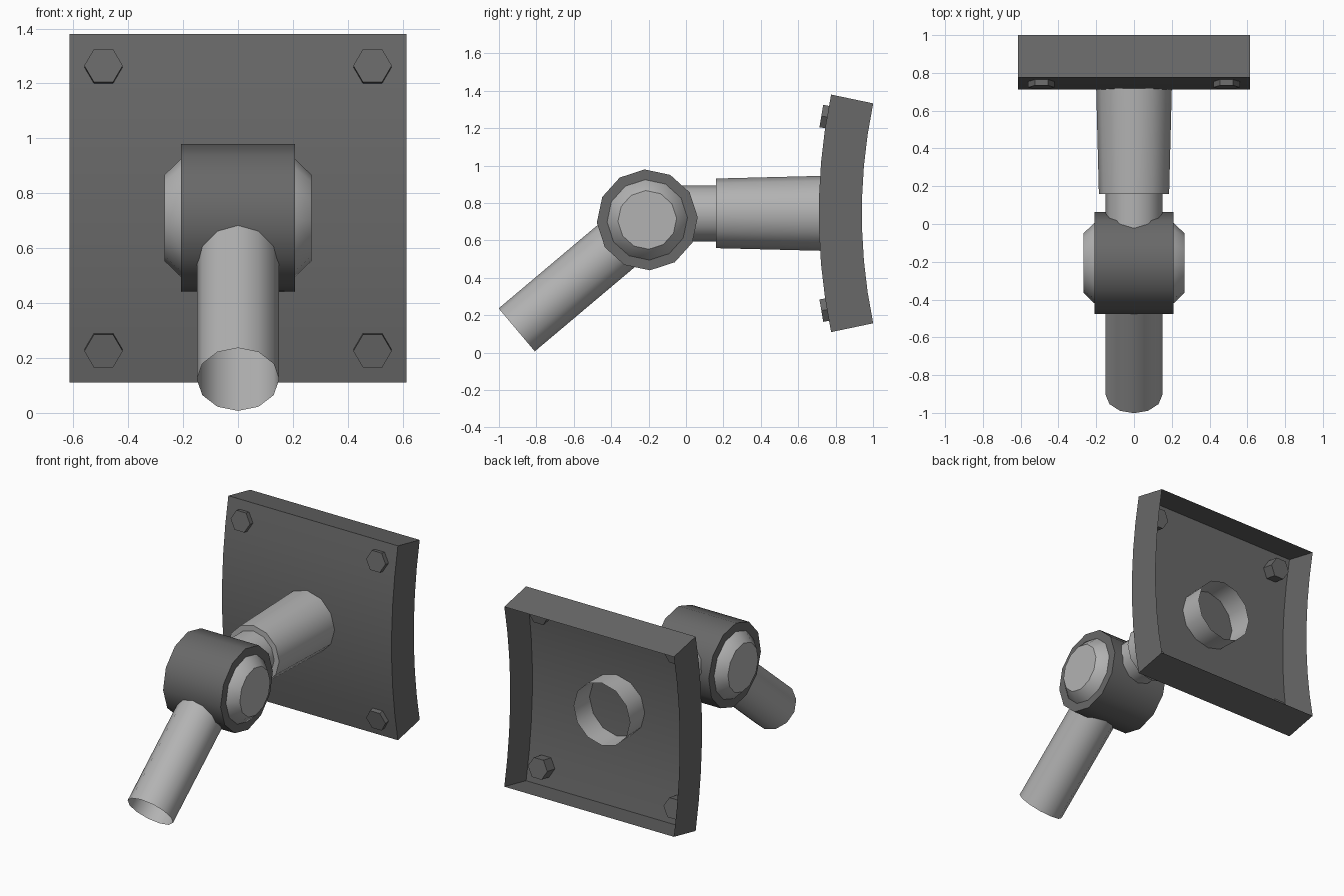
import bpy, bmesh, math
from mathutils import Vector

cube = bpy.data.objects.get("Cube")
if cube:
    bpy.data.objects.remove(cube, do_unlink=True)


def material(name, grey):
    mat = bpy.data.materials.new(name)
    mat.use_nodes = True
    colour = (grey, grey, grey, 1)
    mat.diffuse_color = colour
    mat.node_tree.nodes["Principled BSDF"].inputs["Base Color"].default_value = colour
    return mat


DARK = material("dark grey", 0.14)
LIGHT = material("light grey", 0.45)


def finish(name, bm, mat):
    mesh = bpy.data.meshes.new(name)
    bmesh.ops.recalc_face_normals(bm, faces=bm.faces)
    bm.to_mesh(mesh)
    bm.free()
    obj = bpy.data.objects.new(name, mesh)
    bpy.context.collection.objects.link(obj)
    mesh.materials.append(mat)
    bpy.ops.object.select_all(action='DESELECT')
    obj.select_set(True)
    bpy.context.view_layer.objects.active = obj
    bpy.ops.object.shade_smooth_by_angle(angle=math.radians(40))
    return obj


def turned(name, start, end, profile, mat, sides=12, phase=0, caps=(True, True)):
    """Turned part along start-end; profile is (fraction, radius) pairs."""
    start, end = Vector(start), Vector(end)
    axis = (end - start).normalized()
    u = Vector((0, 1, 0)) if abs(axis.x) > 0.9 else Vector((1, 0, 0))
    v = axis.cross(u)
    bm = bmesh.new()
    rings = []
    for t, r in profile:
        angles = [phase + math.tau * i / sides for i in range(sides)]
        rings.append([bm.verts.new(start.lerp(end, t) + r * (u * math.cos(a) + v * math.sin(a)))
                      for a in angles])
    for a, b in zip(rings, rings[1:]):
        for i in range(sides):
            j = (i + 1) % sides
            bm.faces.new((a[i], a[j], b[j], b[i]))
    for ring, capped in zip((rings[0], rings[-1]), caps):
        if capped:
            bm.faces.new(ring)
    return finish(name, bm, mat)


# Curved mounting plate: a thin shell, open at the back
CY, CZ, R_FRONT, R_BACK = 3.81, 0.745, 3.1, 2.87
HALF_ANGLE, HALF_WIDTH, STEPS = math.radians(11.82), 0.613, 7


def arc_point(x, radius, angle):
    return Vector((x, CY - radius * math.cos(angle), CZ + radius * math.sin(angle)))


bm = bmesh.new()
rows = []
for i in range(STEPS + 1):
    a = HALF_ANGLE * (2 * i / STEPS - 1)
    rows.append([bm.verts.new(arc_point(x, r, a)) for x, r in (
        (-HALF_WIDTH, R_BACK), (-HALF_WIDTH, R_FRONT),
        (HALF_WIDTH, R_FRONT), (HALF_WIDTH, R_BACK))])
for a, b in zip(rows, rows[1:]):
    for k in range(3):
        bm.faces.new((a[k], a[k + 1], b[k + 1], b[k]))
bm.faces.new(rows[0])
bm.faces.new(rows[-1])
finish("mounting_plate", bm, DARK)

# Hexagonal bolts through the plate corners
for side, x in (("right", -0.49), ("left", 0.49)):
    for level, sign in (("lower", -1), ("upper", 1)):
        a = sign * math.asin(0.515 / R_FRONT)
        turned(f"{level}_{side}_bolt", arc_point(x, R_FRONT + 0.03, a),
               arc_point(x, R_FRONT - 0.08, a), [(0, 0.07), (1, 0.07)], DARK, sides=6)

# Tapered sleeve, open inside the plate, and the neck to the hub
turned("sleeve", (0, 0.16, CZ), (0, 0.87, CZ), [(0, 0.186), (1, 0.204)], LIGHT,
       caps=(True, False))
turned("neck", (0, -0.15, CZ), (0, 0.2, CZ), [(0, 0.15), (1, 0.15)], LIGHT)

# Hinge hub with bevelled end caps
HUB = Vector((0, -0.207, 0.71))
TURN = math.radians(3)
ACROSS = Vector((1, 0, 0))
turned("hinge_hub", HUB - ACROSS * 0.208, HUB + ACROSS * 0.208,
       [(0, 0.27), (1, 0.27)], DARK, phase=TURN)
for side, s in (("right", -1), ("left", 1)):
    turned(f"{side}_hub_cap", HUB + ACROSS * 0.2 * s, HUB + ACROSS * 0.268 * s,
           [(0, 0.218), (0.12, 0.215), (1, 0.157)], LIGHT, phase=TURN * s)

# Lower arm tube, open at the free end
turned("lower_arm", HUB, (0, -0.905, 0.122), [(0, 0.15), (1, 0.15)], LIGHT,
       caps=(True, False))
